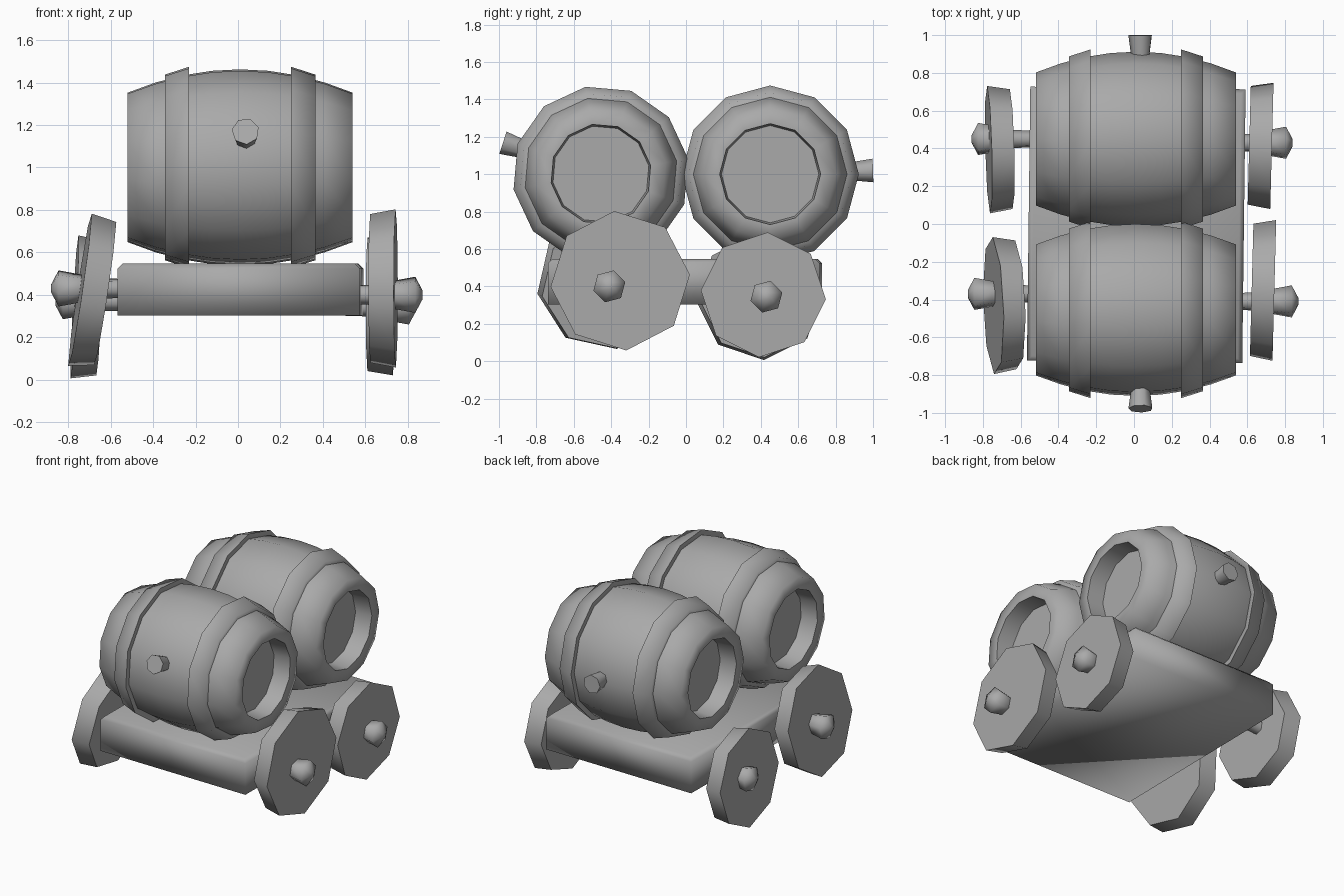
import bpy, bmesh
from math import sin, cos, pi, radians
from mathutils import Matrix, Vector

cube = bpy.data.objects.get("Cube")
if cube:
    bpy.data.objects.remove(cube, do_unlink=True)

grey = bpy.data.materials.new("plain grey")
grey.use_nodes = True
COLOUR = (0.4, 0.4, 0.4, 1)
grey.diffuse_color = COLOUR
grey.node_tree.nodes["Principled BSDF"].inputs["Base Color"].default_value = COLOUR


def finish(name, bm, matrix, smooth=80):
    """Turn a bmesh into a placed, shaded object."""
    bmesh.ops.recalc_face_normals(bm, faces=bm.faces)
    mesh = bpy.data.meshes.new(name)
    bm.to_mesh(mesh)
    bm.free()
    mesh.materials.append(grey)
    ob = bpy.data.objects.new(name, mesh)
    bpy.context.collection.objects.link(ob)
    ob.matrix_world = matrix
    bpy.ops.object.select_all(action='DESELECT')
    ob.select_set(True)
    bpy.context.view_layer.objects.active = ob
    bpy.ops.object.shade_smooth_by_angle(angle=radians(smooth))
    return ob


def lathe(name, profile, sides, matrix, turn=0, closed=False):
    """Spin (x, radius) points around the x axis; cap the ends unless closed."""
    bm = bmesh.new()
    rings = []
    for x, r in profile:
        rings.append([bm.verts.new((x, r * cos(a), r * sin(a)))
                      for a in (turn + 2 * pi * i / sides for i in range(sides))])
    pairs = list(zip(rings, rings[1:]))
    if closed:
        pairs.append((rings[-1], rings[0]))
    else:
        bm.faces.new(rings[0])
        bm.faces.new(rings[-1])
    for a, b in pairs:
        for i in range(sides):
            j = (i + 1) % sides
            bm.faces.new((a[i], a[j], b[j], b[i]))
    return finish(name, bm, matrix)


# Barrels with hoops, hollow ends and a bung
HALF, BELLY, END, HOLE, DEPTH = 0.53, 0.462, 0.352, 0.27, 0.12


def bulge(x):
    return BELLY - (BELLY - END) * (x / HALF) ** 2


def barrel(side, y, turn, bung_side, bung_angle):
    place = Matrix.Translation((0.01, y, 1.0))
    staves = [(HALF * t / 4, bulge(HALF * t / 4)) for t in range(-4, 5)]
    profile = ([(-HALF + DEPTH, HOLE - 0.01), (-HALF, HOLE)] + staves
               + [(HALF, HOLE), (HALF - DEPTH, HOLE - 0.01)])
    lathe(side + "_barrel", profile, 12, place, turn)
    for s, label in ((-1, "right"), (1, "left")):
        inner, outer = s * 0.24, s * 0.355
        hoop = [(inner, 0.42), (inner, 0.474), (outer, 0.437), (outer, 0.38)]
        lathe(f"{side}_barrel_{label}_hoop", hoop, 12, place, turn, closed=True)
    # The bung points outwards from the belly
    aim = Vector((0, bung_side * cos(bung_angle), sin(bung_angle)))
    out = Vector((1, 0, 0)).rotation_difference(aim).to_matrix().to_4x4()
    lathe(side + "_bung", [(0.4, 0.045), (0.55, 0.065)], 7,
          place @ Matrix.Translation((0.025, 0, 0)) @ out)


barrel("front", -0.455, radians(10), -1, radians(18))
barrel("rear", 0.45, 0, 1, radians(2))

# Thick bed with eased edges
bm = bmesh.new()
bmesh.ops.create_cube(bm, size=1)
bmesh.ops.scale(bm, vec=(1.14, 1.45, 0.245), verts=bm.verts)
bmesh.ops.bevel(bm, geom=[e for e in bm.edges if all(v.co.z > 0 for v in e.verts)],
                offset=0.024, segments=1, affect='EDGES')
finish("bed", bm, Matrix.Translation((0.012, -0.005, 0.425)) @ Matrix.Rotation(radians(-0.7), 4, 'Z'),
       smooth=180)


# Wobbly wheels, each with an axle ending in a pointed hub
def wheel(name, centre, radius, hub, lean=0, yaw=0, turn=0):
    s = 1 if centre[0] > 0 else -1
    place = (Matrix.Translation(centre) @ Matrix.Rotation(radians(yaw), 4, 'Z')
             @ Matrix.Rotation(radians(lean), 4, 'Y'))
    rim = [(-s * 0.06, radius * 0.94), (s * 0.06, radius)]
    lathe(name + "_wheel", rim, 8, place, radians(turn))
    tip, y, z = hub
    axle = [(s * 0.5, 0.045), (s * 0.66, 0.05), (s * (tip - 0.13), 0.07),
            (s * (tip - 0.035), 0.088), (s * tip, 0.02)]
    lathe(name + "_axle", axle, 6, Matrix.Translation((0, y, z)), radians(15))


wheel("front_left", (0.683, -0.35, 0.43), 0.374, (0.87, -0.41, 0.40), yaw=-1.5, turn=5)
wheel("rear_left", (0.67, 0.415, 0.355), 0.335, (0.84, 0.43, 0.345), yaw=-1.5, turn=-4)
wheel("front_right", (-0.685, -0.43, 0.415), 0.368, (0.88, -0.37, 0.43), lean=8.5, yaw=2, turn=10)
wheel("rear_right", (-0.71, 0.395, 0.34), 0.338, (0.86, 0.45, 0.37), lean=3, yaw=1.5, turn=4)
